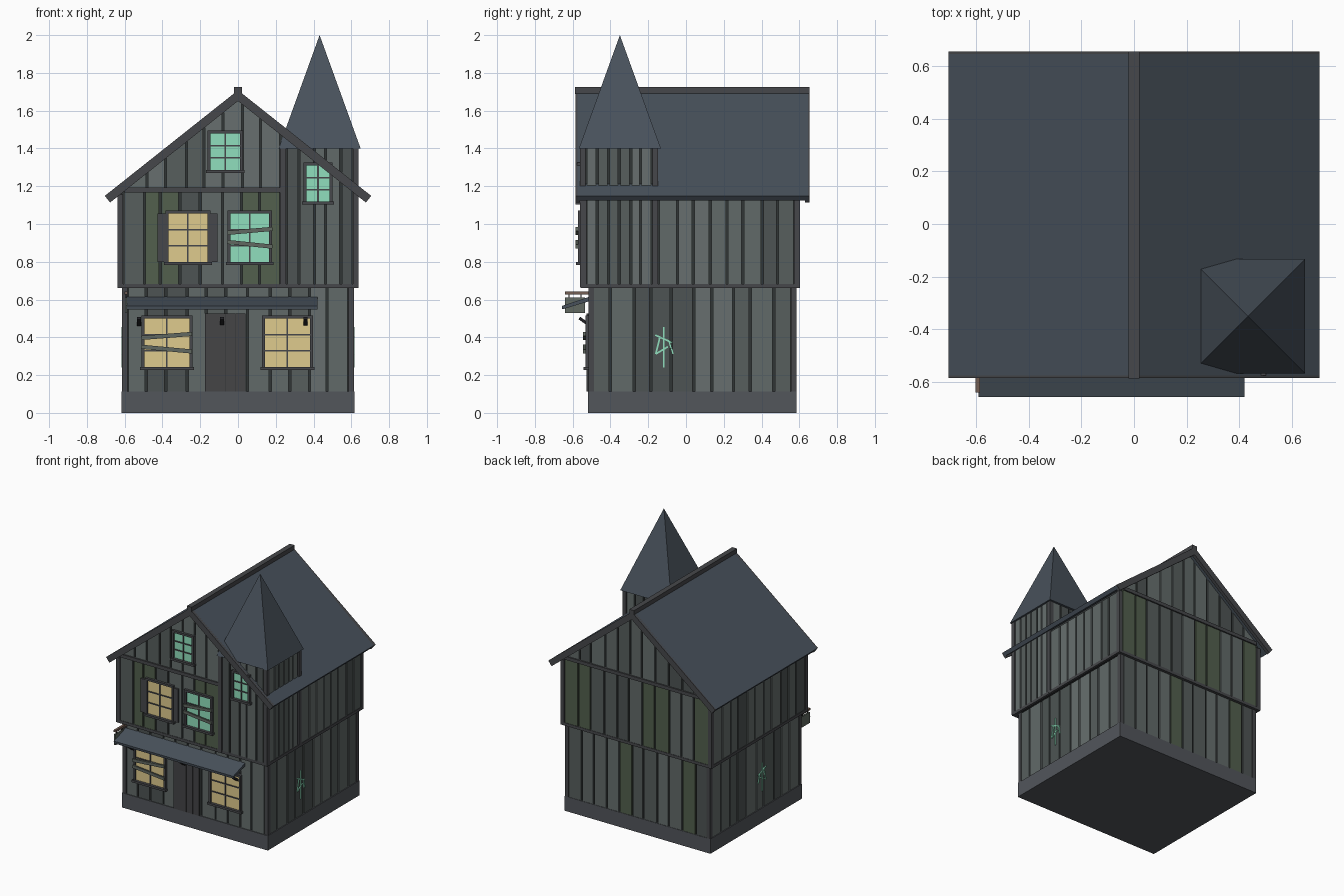
import bpy, bmesh, math, random
from mathutils import Vector

if "Cube" in bpy.data.objects:
    bpy.data.objects.remove(bpy.data.objects["Cube"])

random.seed(4)


def mat(name, r, g, b):
    m = bpy.data.materials.new(name)
    m.diffuse_color = (r, g, b, 1)
    m.use_nodes = True
    m.node_tree.nodes["Principled BSDF"].inputs["Base Color"].default_value = m.diffuse_color
    return m


WOOD = [mat("wood_%d" % i, k, k * 1.18, k * 1.16) for i, k in enumerate((0.075, 0.095, 0.12, 0.135))]
MOSS = mat("mossy_wood", 0.085, 0.115, 0.075)
GAP = mat("wall_gap", 0.03, 0.035, 0.036)
TRIM = mat("trim", 0.062, 0.064, 0.07)
STONE = mat("stone", 0.085, 0.092, 0.105)
ROOF = mat("roof", 0.065, 0.083, 0.105)
DOOR = mat("door", 0.058, 0.058, 0.062)
AMBER = mat("amber_glass", 0.74, 0.6, 0.27)
MINT = mat("mint_glass", 0.28, 0.74, 0.51)
PATCH = mat("old_board", 0.12, 0.14, 0.12)
IRON = mat("iron", 0.015, 0.015, 0.018)
RUST = mat("rust", 0.17, 0.11, 0.085)


def prism(name, poly, lo, hi, axis, m):
    """Extrude a 2D polygon along x (poly = y,z) or y (poly = x,z)."""
    def at(u, v, d):
        return (d, u, v) if axis == "x" else (u, d, v)
    bm = bmesh.new()
    a = [bm.verts.new(at(u, v, lo)) for u, v in poly]
    b = [bm.verts.new(at(u, v, hi)) for u, v in poly]
    bm.faces.new(a)
    bm.faces.new(b)
    for i in range(len(a)):
        j = (i + 1) % len(a)
        bm.faces.new((a[i], a[j], b[j], b[i]))
    bmesh.ops.recalc_face_normals(bm, faces=bm.faces)
    me = bpy.data.meshes.new(name)
    bm.to_mesh(me)
    bm.free()
    me.materials.append(m)
    ob = bpy.data.objects.new(name, me)
    bpy.context.collection.objects.link(ob)
    return ob


def box(name, x0, x1, y0, y1, z0, z1, m):
    return prism(name, [(x0, z0), (x1, z0), (x1, z1), (x0, z1)], y0, y1, "y", m)


def stroke(name, p, q, w, lo, hi, axis, m):
    """Straight slat of width w between two points of a wall plane."""
    p, q = Vector(p), Vector(q)
    d = (q - p).normalized() * w / 2
    n = Vector((-d.y, d.x))
    return prism(name, [p + n, p - n, q - n, q + n], lo, hi, axis, m)


def under_roof(x):
    return 1.665 - 0.79 * abs(x)


def planks(name, axis, lo, hi, u0, u1, n, z0, top, moss=0.0, gap=0.012):
    """Row of slightly uneven vertical planks, tops following top(u)."""
    step = (u1 - u0) / n
    cuts = [u0 + i * step + (random.uniform(-.12, .12) * step if 0 < i < n else 0) for i in range(n + 1)]
    for a, b in zip(cuts, cuts[1:]):
        a, b = a + gap / 2, b - gap / 2
        pts = [(a, z0), (b, z0), (b, max(top(b), z0 + .002))]
        if a < 0 < b:
            pts.append((0, top(0)))
        pts.append((a, max(top(a), z0 + .002)))
        m = MOSS if random.random() < moss else random.choice(WOOD)
        prism(name, pts, lo, hi, axis, m)


# Foundation and wall cores
box("foundation", -.616, .616, -.52, .585, 0, .112, STONE)
box("lower_core", -.6, .6, -.506, .573, .1, .68, GAP)
prism("upper_core", [(-.625, .667), (.625, .667), (.625, under_roof(.625)), (0, 1.665),
                     (-.625, under_roof(.625))], -.545, .59, "y", GAP)

# Plank cladding
low, up, eave = (lambda u: .66), (lambda u: 1.172), (lambda u: 1.15)
planks("lower_front_plank", "y", -.515, -.5, -.585, .585, 11, .112, low)
planks("lower_back_plank", "y", .57, .582, -.585, .585, 11, .112, low, .1)
planks("upper_front_plank", "y", -.555, -.54, -.61, .225, 8, .68, up, .3)
planks("upper_back_plank", "y", .585, .6, -.61, .61, 11, .68, up, .4)
planks("front_gable_plank", "y", -.555, -.54, -.59, .225, 8, 1.19, under_roof)
planks("back_gable_plank", "y", .585, .6, -.59, .59, 11, 1.19, under_roof)
for s in (-1, 1):
    lo, hi = sorted((s * .595, s * .61))
    planks("lower_side_plank", "x", lo, hi, -.495, .56, 10, .112, low)
    lo, hi = sorted((s * .62, s * .635))
    planks("upper_side_plank", "x", lo, hi, -.145 if s > 0 else -.53, .575, 8 if s > 0 else 11, .68, eave)

# Corner posts and floor beams
for s in (-1, 1):
    for y, d in ((-.517, .03), (.555, .03)):
        x0, x1 = sorted((s * .614, s * .584))
        box("lower_corner_post", x0, x1, y, y + d, .112, .667, TRIM)
    for y in (-.558, .573):
        x0, x1 = sorted((s * .638, s * .608))
        box("upper_corner_post", x0, x1, y, y + .03, .667, 1.155, TRIM)
    x0, x1 = sorted((s * .62, s * .638))
    box("side_floor_beam", x0, x1, -.555, .6, .66, .682, TRIM)
box("front_floor_beam", -.638, .638, -.558, -.52, .66, .682, TRIM)
box("back_floor_beam", -.638, .638, .575, .603, .66, .682, TRIM)
box("front_gable_beam", -.6, .225, -.565, -.54, 1.168, 1.194, TRIM)
box("back_gable_beam", -.6, .6, .585, .61, 1.168, 1.194, TRIM)


# Roof slopes, bargeboards and ridge
def slope(s, t):
    return [(0, 1.708), (s * .705, 1.149), (s * (.705 - .62 * t), 1.149 - .785 * t), (0, 1.708 - t * 1.27)]


for s in (-1, 1):
    prism("roof_slope", slope(s, .03), -.575, .645, "y", ROOF)
    prism("front_bargeboard", slope(s, .045), -.585, -.56, "y", TRIM)
    prism("back_bargeboard", slope(s, .045), .63, .655, "y", TRIM)
box("ridge_cap", -.02, .02, -.587, .655, 1.688, 1.724, TRIM)

# Corner tower with pyramid spire
box("tower_core", .235, .627, -.548, -.16, .667, 1.4, GAP)
flat = lambda u: 1.4
planks("tower_front_plank", "y", -.558, -.54, .255, .61, 5, .68, flat)
planks("tower_back_plank", "y", -.165, -.15, .255, .61, 5, 1.12, flat)
planks("tower_right_plank", "x", .62, .635, -.53, -.18, 6, .68, flat)
planks("tower_left_plank", "x", .225, .24, -.53, -.18, 6, 1.35, flat)
for x in (.223, .608):
    for y in (-.562, -.178):
        box("tower_post", x, x + .031, y, y + .031, .667, 1.4, TRIM)
bpy.ops.mesh.primitive_cone_add(vertices=4, radius1=.217 * math.sqrt(2), radius2=0, depth=.6,
                                location=(.432, -.35, 1.7), rotation=(0, 0, math.pi / 4))
spire = bpy.context.object
spire.name = "tower_spire"
spire.data.materials.append(ROOF)


# Windows
def window(x0, x1, z0, z1, y, glass, cols=2, rows=3):
    f = .016
    box("window_glass", x0, x1, y - .006, y + .01, z0, z1, glass)
    for a, b in ((x0 - f, x0), (x1, x1 + f)):
        box("window_jamb", a, b, y - .018, y + .01, z0, z1 + f, TRIM)
    box("window_head", x0, x1, y - .018, y + .01, z1, z1 + f, TRIM)
    box("window_sill", x0 - f - .008, x1 + f + .008, y - .027, y + .01, z0 - f, z0, TRIM)
    for i in range(1, cols):
        x = x0 + (x1 - x0) * i / cols
        box("window_mullion", x - .004, x + .004, y - .012, y, z0, z1, TRIM)
    for i in range(1, rows):
        z = z0 + (z1 - z0) * i / rows
        box("window_muntin", x0, x1, y - .012, y, z - .004, z + .004, TRIM)


window(-.495, -.257, .243, .5, -.515, AMBER)
window(.142, .38, .243, .5, -.515, AMBER)
window(-.368, -.162, .8, 1.055, -.555, AMBER)
window(-.04, .165, .8, 1.055, -.555, MINT)
window(-.145, .01, 1.285, 1.48, -.555, MINT)
window(.362, .485, 1.118, 1.31, -.558, MINT)
for x in (-.425, -.154):
    box("shutter", x, x + .045, -.568, -.55, .8, 1.055, TRIM)

# Boards nailed across windows
for p, q, y in (((-.512, .397), (-.243, .418), -.515), ((-.512, .35), (-.243, .325), -.515),
                ((-.056, .953), (.182, .974), -.555), ((-.056, .905), (.182, .88), -.555)):
    stroke("window_board", p, q, .022, y - .03, y - .018, "y", PATCH)

# Door
for i in range(4):
    x = -.175 + i * .0538
    box("door_plank", x, x + .052, -.526, -.505, .112, .525, DOOR)
box("door_back", -.175, .04, -.521, -.5, .112, .525, GAP)

# Awning on three brackets
prism("awning", [(-.655, .548), (-.51, .592), (-.51, .615), (-.657, .566)], -.59, .42, "x", ROOF)
for x in (-.525, -.085, .357):
    stroke("awning_bracket", (-.565, .502), (-.512, .466), .016, x - .011, x + .011, "x", IRON)

# Hanging sign
box("sign_arm", -.602, -.584, -.64, -.51, .626, .642, RUST)
box("sign_panel", -.599, -.587, -.64, -.535, .528, .61, PATCH)
for y in (-.62, -.555):
    box("sign_hanger", -.596, -.59, y - .003, y + .003, .605, .63, IRON)

# Glowing scratches on the side walls
for s, c in ((1, -.118), (-1, -.045)):
    lo, hi = sorted((s * .606, s * .617))
    for p, q in (((0, .24), (0, .455)), ((-.045, .412), (.045, .372)), ((-.042, .312), (-.02, .402)),
                 ((-.042, .312), (.022, .35)), ((.03, .378), (.048, .312))):
        stroke("glowing_scratch", (c + p[0], p[1]), (c + q[0], q[1]), .009, lo, hi, "x", MINT)
